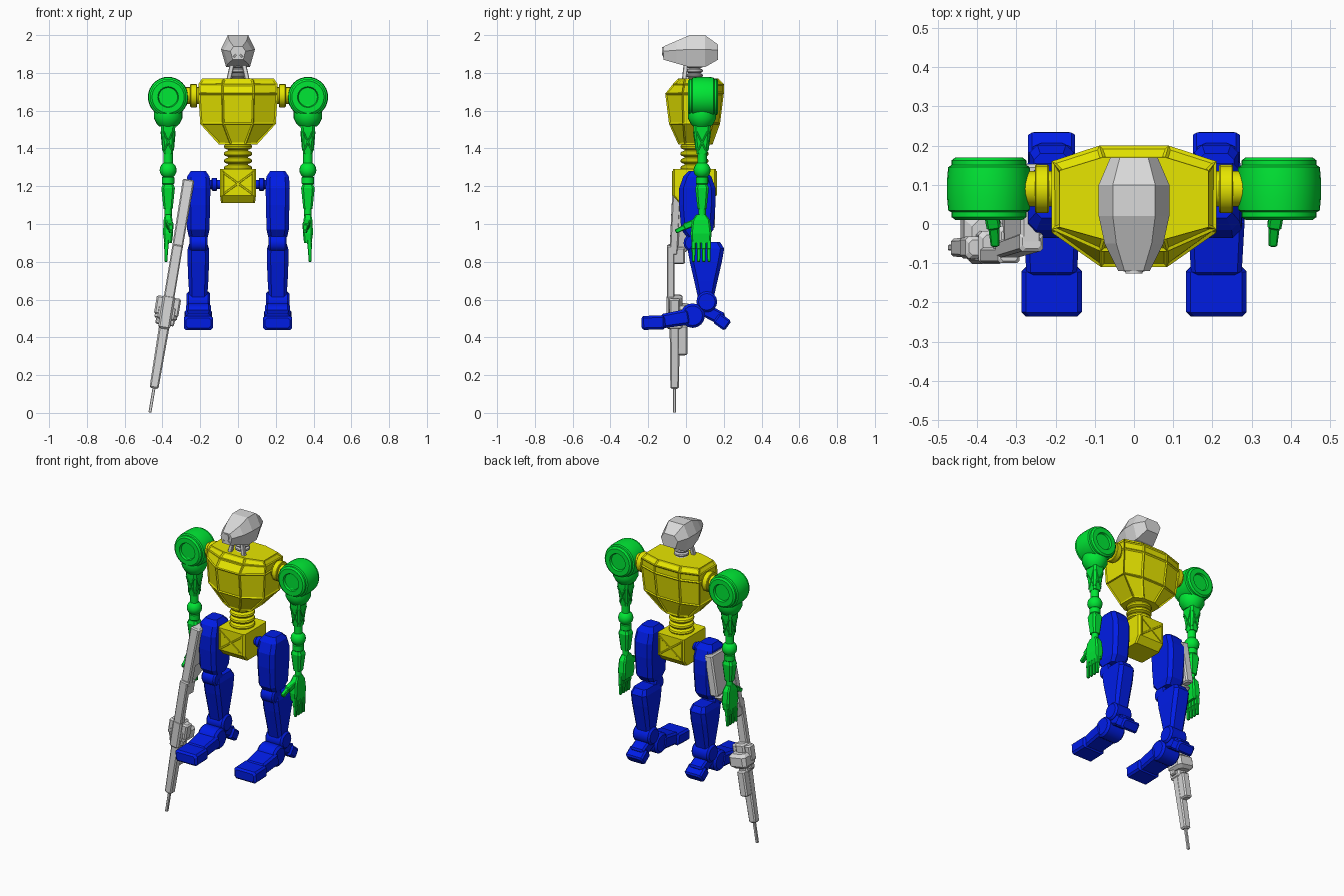
import bpy, bmesh, math
from mathutils import Vector, Matrix

cube = bpy.data.objects.get("Cube")
if cube:
    bpy.data.objects.remove(cube, do_unlink=True)


def material(name, red, green, blue):
    mat = bpy.data.materials.new(name)
    mat.use_nodes = True
    mat.diffuse_color = (red, green, blue, 1)
    mat.node_tree.nodes["Principled BSDF"].inputs["Base Color"].default_value = mat.diffuse_color
    return mat


GREY = material("light grey", .7, .7, .7)
YELLOW = material("yellow", .8, .79, 0)
GREEN = material("green", 0, .8, .035)
BLUE = material("blue", 0, .012, .8)
BODY_Y, ARM_Y, GUN_Y = .045, .085, -.06


def finish(name, bm, mat, smooth=False):
    bmesh.ops.recalc_face_normals(bm, faces=bm.faces)
    mesh = bpy.data.meshes.new(name)
    bm.to_mesh(mesh)
    bm.free()
    mesh.materials.append(mat)
    part = bpy.data.objects.new(name, mesh)
    bpy.context.collection.objects.link(part)
    if smooth:
        bpy.ops.object.select_all(action="DESELECT")
        part.select_set(True)
        bpy.context.view_layer.objects.active = part
        bpy.ops.object.shade_smooth_by_angle()
    return part


def skin(name, rings, mat, panel=0, smooth=False):
    """Join a stack of equal rings, cap both ends, optionally sink framed panels."""
    bm = bmesh.new()
    loops = [[bm.verts.new(point) for point in ring] for ring in rings]
    sides = []
    for low, high in zip(loops, loops[1:]):
        for i in range(len(low)):
            sides.append(bm.faces.new((low[i - 1], low[i], high[i], high[i - 1])))
    bm.faces.new(loops[0])
    bm.faces.new(loops[-1])
    if panel:
        bmesh.ops.recalc_face_normals(bm, faces=bm.faces)
        bmesh.ops.inset_individual(bm, faces=sides, thickness=panel, depth=-panel / 2)
    return finish(name, bm, mat, smooth)


def outline(wide, deep, chamfer):
    """Rectangle with chamfered corners, given by half sizes."""
    corner = [(wide, deep - chamfer), (wide - chamfer, deep)]
    half = corner + [(-x, y) for x, y in reversed(corner)]
    return half + [(-x, -y) for x, y in half]


def limb(name, x, y, rows, mat, cut=.35):
    """Upright part from rows of (z, half width, half depth)."""
    rings = []
    for z, wide, deep in rows:
        shape = outline(wide, deep, cut * min(wide, deep))
        rings.append([(x + px, y + py, z) for px, py in shape])
    return skin(name, rings, mat)


def beam(name, start, end, wide, deep, mat, taper=1, cut=.3):
    """Chamfered block between two points, wide along x."""
    start, end = Vector(start), Vector(end)
    along = (end - start).normalized()
    across = Vector((1, 0, 0))
    across = (across - along * along.x).normalized()
    up = along.cross(across)
    edge = cut * min(wide, deep)
    stations = [(start, 1, edge), (start + along * edge, 1, 0),
                (end - along * edge, taper, 0), (end, taper, edge)]
    rings = []
    for point, scale, shrink in stations:
        shape = outline(wide - shrink, deep - shrink, edge)
        rings.append([point + (across * px + up * py) * scale for px, py in shape])
    return skin(name, rings, mat)


def lathe(name, profile, centre, axis, mat, sides=24):
    """Turn a (radius, height) profile around an axis."""
    rings = []
    for radius, height in profile:
        ring = []
        for i in range(sides):
            angle = math.tau * i / sides
            u, v = radius * math.cos(angle), radius * math.sin(angle)
            turned = {"X": (height, u, v), "Y": (u, height, v), "Z": (u, v, height)}
            ring.append(Vector(turned[axis]) + Vector(centre))
        rings.append(ring)
    return skin(name, rings, mat, smooth=True)


def mirrored(profile):
    return [(radius, -height) for radius, height in profile] + profile[::-1]


def drum(name, radius, half, centre, axis, mat, sides=16):
    edge = min(radius, half) / 5
    return lathe(name, mirrored([(radius - edge, half), (radius, half - edge)]), centre, axis, mat, sides)


def ball(name, radius, centre, mat):
    bm = bmesh.new()
    bmesh.ops.create_uvsphere(bm, u_segments=16, v_segments=10, radius=radius,
                              matrix=Matrix.Translation(centre))
    return finish(name, bm, mat, smooth=True)


def ribbed(name, bottom, top, radius, count, mat):
    """Stack of rounded rings."""
    step = (top - bottom) / count
    profile = []
    for i in range(count):
        for swell, rise in ((.7, 0), (.95, .2), (1, .45), (.95, .7), (.7, .9)):
            profile.append((radius * swell, bottom + step * (i + rise)))
    return lathe(name, profile, (0, BODY_Y, 0), "Z", mat)


# Head: faceted skull with an eye ring and jaw
skull = []
for y, wide, top, bottom in ((-.12, .04, 1.94, 1.87), (-.05, .075, 1.97, 1.85), (.02, .09, 2, 1.83),
                             (.1, .09, 2, 1.83), (.17, .06, 1.95, 1.87)):
    middle = (top + bottom) / 2 + .01
    right = [(wide * .6, y, top), (wide, y, middle), (wide * .7, y, bottom)]
    skull.append(right + [(-px, py, pz) for px, py, pz in reversed(right)])
skin("head", skull, GREY)
lathe("eye_ring", mirrored([(.012, .008), (.022, .008)]), (0, -.118, 1.915), "Y", GREY)
ribbed("neck", 1.75, 1.85, radius=BODY_Y, count=4, mat=GREY)

# Torso: faceted shell with framed panels
shell = []
for z, wide, front, back in ((1.42, .1, -.04, .14), (1.53, .2, -.09, .18), (1.69, .21, -.11, .2),
                             (1.74, .21, -.07, .2), (1.77, .19, -.04, .17)):
    right = [(wide * .4, front, z), (wide, front / 5, z), (wide, back * .8, z), (wide * .42, back, z)]
    shell.append(right + [(-px, py, pz) for px, py, pz in reversed(right)])
skin("torso", shell, YELLOW, panel=.011)
ribbed("spine", 1.28, 1.43, radius=.075, count=4, mat=YELLOW)

# Pelvis, tapered below
limb("pelvis", 0, BODY_Y, [(1.11, .09, .08), (1.15, .095, .115), (1.29, .095, .115)], YELLOW, cut=.1)

for side in (-1, 1):
    arm_x, leg_x = side * .37, side * .21

    # Crossed and upright pelvis braces, front and back
    for y in (BODY_Y - .115, BODY_Y + .115):
        beam("pelvis_brace", (side * .075, y, 1.16), (-side * .075, y, 1.27), wide=.005, deep=.005, mat=YELLOW)
        beam("pelvis_frame", (side * .08, y, 1.15), (side * .08, y, 1.28), wide=.006, deep=.005, mat=YELLOW)

    # Neck and jaw struts
    beam("neck_strut", (side * .05, -.01, 1.76), (side * .03, 0, 1.85), wide=.012, deep=.012, mat=GREY)
    beam("jaw_strut", (side * .025, -.115, 1.88), (side * .01, -.12, 1.9), wide=.005, deep=.005, mat=GREY)

    # Shoulder
    drum("shoulder_stub", radius=.045, half=.06, centre=(side * .23, .09, 1.68), axis="X", mat=YELLOW)
    drum("shoulder_collar", radius=.062, half=.018, centre=(side * .235, .09, 1.68), axis="X", mat=YELLOW)
    barrel = [(.05, .068), (.055, .08), (.085, .08), (.096, .072), (.096, .06), (.104, .055), (.107, .02)]
    lathe("shoulder", mirrored(barrel), (arm_x, .09, 1.672), "Y", GREEN, sides=32)
    lathe("shoulder_cup", [(.045, 1.515), (.06, 1.53), (.075, 1.56), (.075, 1.6), (.06, 1.64)],
          (arm_x, ARM_Y, 0), "Z", GREEN)

    # Upper arm with crossed braces
    limb("upper_arm", arm_x, ARM_Y, [(1.37, .025, .028), (1.49, .036, .044), (1.53, .04, .046)], GREEN)
    for lean in (-1, 1):
        for face in (-1, 1):
            beam("arm_brace", (arm_x - lean * .02, ARM_Y + face * .031, 1.39),
                 (arm_x + lean * .025, ARM_Y + face * .044, 1.49), wide=.004, deep=.004, mat=GREEN)
            beam("arm_side_brace", (arm_x + face * .027, ARM_Y - lean * .02, 1.39),
                 (arm_x + face * .036, ARM_Y + lean * .03, 1.49), wide=.004, deep=.004, mat=GREEN)

    # Elbow and forearm
    drum("elbow_neck", radius=.025, half=.04, centre=(arm_x, ARM_Y, 1.345), axis="Z", mat=GREEN)
    ball("elbow", radius=.045, centre=(arm_x, ARM_Y, 1.285), mat=GREEN)
    drum("elbow_cuff", radius=.033, half=.02, centre=(arm_x, ARM_Y, 1.23), axis="Z", mat=GREEN)
    limb("forearm", arm_x, ARM_Y, [(1.08, .024, .024), (1.19, .036, .036), (1.21, .028, .028)], GREEN)
    drum("wrist", radius=.02, half=.035, centre=(arm_x, ARM_Y, 1.06), axis="Z", mat=GREEN)

    # Hand
    limb("palm", arm_x, .08, [(.9, .02, .05), (.95, .027, .056), (1.02, .024, .047), (1.05, .018, .026)], GREEN)
    for i in range(4):
        y = .04 + i * .027
        beam("finger", (side * .377, y, .93), (side * .38, y, .865), wide=.012, deep=.012, mat=GREEN)
        beam("fingertip", (side * .38, y, .87), (side * .382, y, .8), wide=.01, deep=.01, mat=GREEN, taper=.8)
    beam("thumb", (side * .368, .05, 1.01), (side * .357, -.01, .985), wide=.018, deep=.018, mat=GREEN)
    beam("thumb_tip", (side * .358, 0, .987), (side * .354, -.055, .96), wide=.014, deep=.014, mat=GREEN, taper=.8)

    # Leg
    drum("hip_stub", radius=.024, half=.05, centre=(side * .13, BODY_Y, 1.21), axis="X", mat=BLUE)
    drum("hip_joint", radius=.034, half=.014, centre=(side * .125, BODY_Y, 1.21), axis="X", mat=BLUE)
    limb("thigh", leg_x, .06, [(.93, .05, .055), (.97, .059, .085), (1.1, .062, .096), (1.19, .064, .096),
                               (1.25, .06, .075), (1.28, .04, .045)], BLUE)
    drum("knee", radius=.048, half=.048, centre=(leg_x, .035, .9), axis="X", mat=BLUE)
    limb("shin", leg_x, .105, [(.61, .047, .042), (.7, .053, .062), (.8, .057, .085),
                               (.87, .056, .097), (.905, .045, .075)], BLUE)

    # Ankle and foot
    drum("ankle", radius=.055, half=.062, centre=(leg_x, .11, .588), axis="X", mat=BLUE)
    drum("foot_hub", radius=.065, half=.066, centre=(leg_x, .035, .515), axis="X", mat=BLUE)
    beam("instep", (leg_x, .02, .51), (leg_x, -.13, .485), wide=.072, deep=.042, mat=BLUE, taper=.9)
    beam("toe", (leg_x, -.11, .48), (leg_x, -.235, .476), wide=.077, deep=.037, mat=BLUE)
    beam("heel", (leg_x, .08, .555), (leg_x, .195, .495), wide=.048, deep=.034, mat=BLUE)
    beam("heel_tip", (leg_x, .16, .505), (leg_x, .222, .46), wide=.06, deep=.032, mat=BLUE)


def rifle_part(name, start, end, wide, deep, taper=1):
    """Rifle block between two (y, height) points, leaned beside the right leg."""
    part = beam(name, (0, *start), (0, *end), wide, deep, GREY, taper)
    part.rotation_euler.y = .165
    part.location = (-.445, 0, .13)


# Rifle with its muzzle down
rifle_part("rifle_muzzle", start=(GUN_Y, -.13), end=(GUN_Y, .03), wide=.008, deep=.008)
rifle_part("rifle_barrel", start=(GUN_Y, .36), end=(GUN_Y, 0), wide=.028, deep=.027, taper=.85)
rifle_part("rifle_foregrip", start=(-.02, .18), end=(-.02, .34), wide=.026, deep=.028)
rifle_part("rifle_receiver", start=(GUN_Y, .32), end=(GUN_Y, .5), wide=.032, deep=.042)
rifle_part("rifle_magazine", start=(-.03, .36), end=(-.03, .45), wide=.06, deep=.06)
rifle_part("rifle_drum", start=(GUN_Y, .39), end=(GUN_Y, .49), wide=.065, deep=.028)
rifle_part("rifle_bolt", start=(GUN_Y, .34), end=(GUN_Y, .4), wide=.05, deep=.02)
rifle_part("rifle_body", start=(-.08, .46), end=(-.08, .77), wide=.028, deep=.02)
rifle_part("rifle_trigger_guard", start=(-.05, .67), end=(-.05, .76), wide=.025, deep=.045)
rifle_part("rifle_stock", start=(-.066, .72), end=(-.045, 1.12), wide=.028, deep=.022, taper=1.1)
rifle_part("rifle_butt", start=(.045, .86), end=(.045, 1.12), wide=.028, deep=.108)
rifle_part("rifle_butt_taper", start=(.05, .89), end=(-.04, .74), wide=.026, deep=.085, taper=.4)
